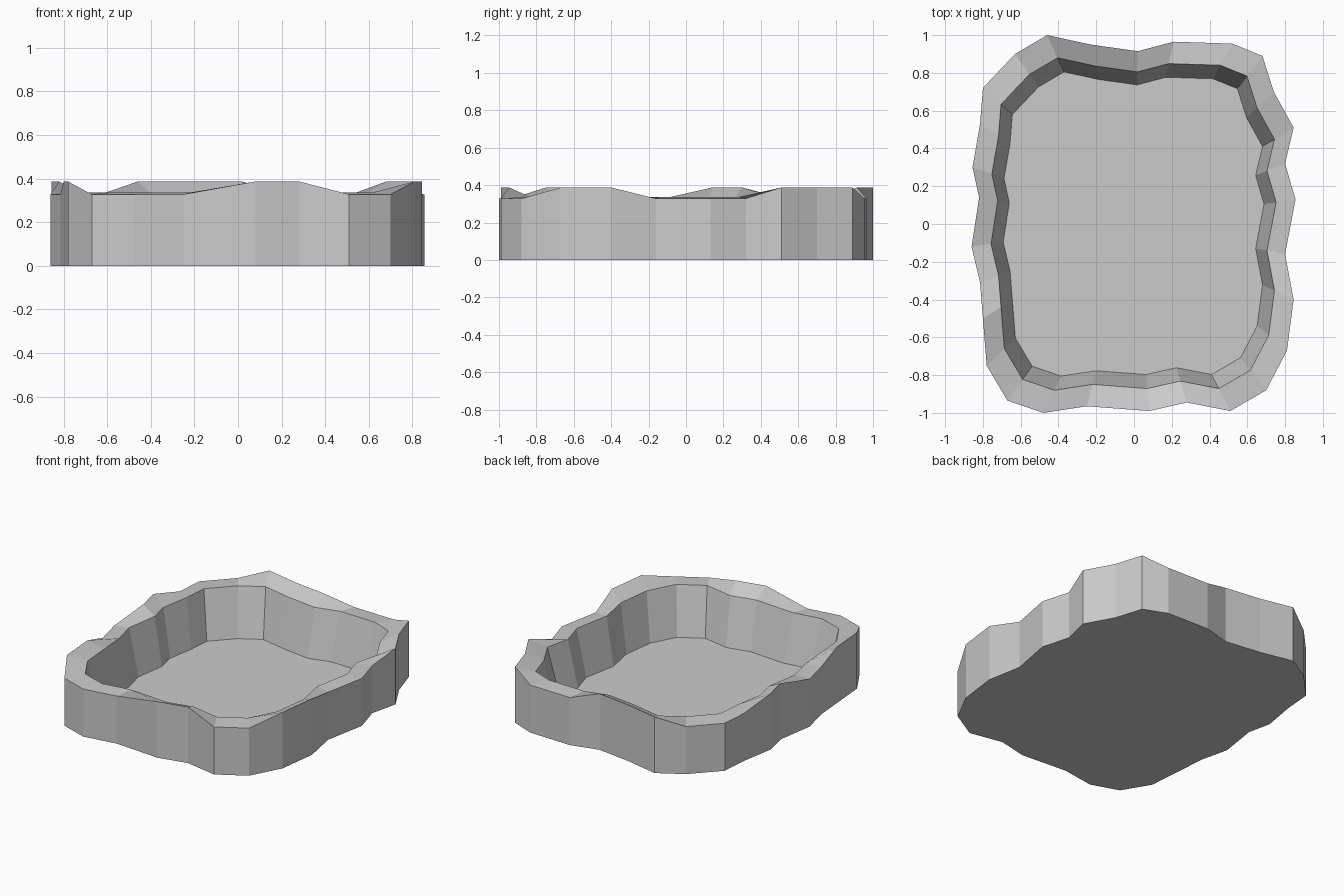
import bpy, bmesh

if "Cube" in bpy.data.objects:
    bpy.data.objects.remove(bpy.data.objects["Cube"])

# Wavy outer outline, clockwise from the back left corner
outline = [(-0.46, 1.00), (-0.23, 0.95), (0.02, 0.915), (0.21, 0.965), (0.52, 0.955),
           (0.68, 0.89), (0.74, 0.70), (0.845, 0.51), (0.80, 0.32), (0.855, 0.13),
           (0.80, -0.16), (0.845, -0.40), (0.81, -0.67), (0.70, -0.88), (0.51, -0.99),
           (0.28, -0.945), (0.08, -0.99), (-0.25, -0.965), (-0.48, -1.0), (-0.67, -0.935),
           (-0.78, -0.75), (-0.80, -0.50), (-0.815, -0.31), (-0.86, -0.12), (-0.82, 0.14),
           (-0.855, 0.30), (-0.815, 0.53), (-0.80, 0.72), (-0.63, 0.90)]
# Rim height at each outline point: H = crest, L = dip
crest = "HHHLLHHHLLLHHLLHHLLLHHLLHHLLL"
HIGH, LOW, INNER, FLOOR = 0.387, 0.328, 0.336, 0.01

bm = bmesh.new()


def ring(scale, heights):
    return [bm.verts.new((x * scale, y * scale, z)) for (x, y), z in zip(outline, heights)]


n = len(outline)
rings = [
    ring(1.0, [0.0] * n),                                  # base
    ring(1.0, [HIGH if c == "H" else LOW for c in crest]),  # wavy outer rim
    ring(0.88, [INNER] * n),                               # level inner rim
    ring(0.805, [FLOOR] * n),                              # basin floor
]
for a, b in zip(rings, rings[1:]):
    for i in range(n):
        j = (i + 1) % n
        bm.faces.new((a[i], b[i], b[j], a[j]))
bm.faces.new(rings[0])
bm.faces.new(rings[-1])
bmesh.ops.recalc_face_normals(bm, faces=bm.faces)

# Flat-shaded basin
mesh = bpy.data.meshes.new("basin")
bm.to_mesh(mesh)
bm.free()
bpy.context.collection.objects.link(bpy.data.objects.new("basin", mesh))
